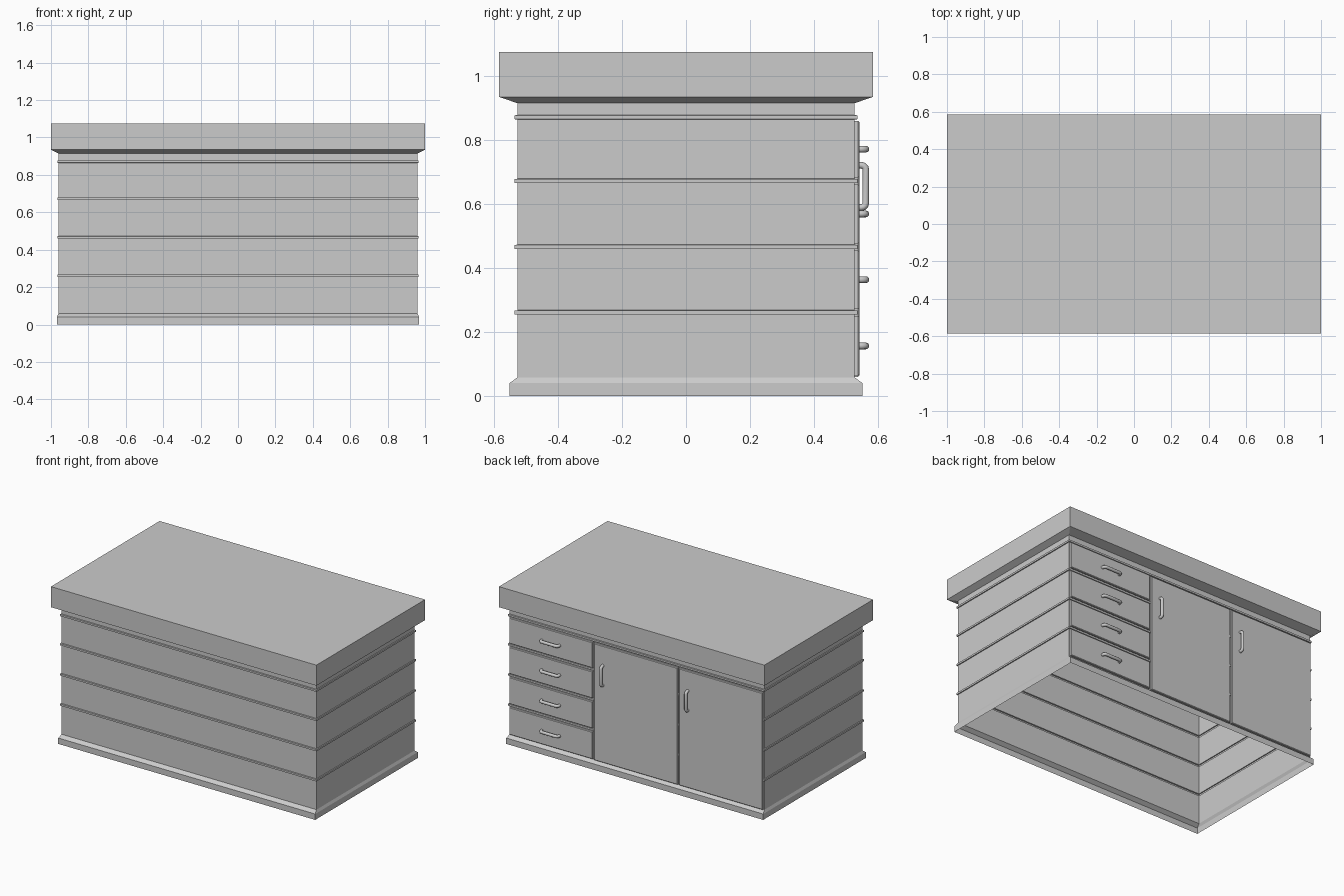
import bpy, bmesh, math
from mathutils import Vector

if "Cube" in bpy.data.objects:
    bpy.data.objects.remove(bpy.data.objects["Cube"])


def finish(name, bm):
    bmesh.ops.recalc_face_normals(bm, faces=bm.faces)
    me = bpy.data.meshes.new(name)
    bm.to_mesh(me)
    bm.free()
    ob = bpy.data.objects.new(name, me)
    bpy.context.collection.objects.link(ob)
    return ob


def front_panel(name, x0, x1, z0, z1, y0=0.525, y1=0.542, inset=0.004):
    # Shallow slab whose outer face is slightly smaller than its base
    bm = bmesh.new()
    rings = []
    for y, i in ((y0, 0), (y1 - 0.004, 0), (y1, inset)):
        rings.append([bm.verts.new((x, y, z)) for x, z in (
            (x0 + i, z0 + i), (x1 - i, z0 + i), (x1 - i, z1 - i), (x0 + i, z1 - i))])
    for a, b in zip(rings, rings[1:]):
        for k in range(4):
            bm.faces.new((a[k], a[(k + 1) % 4], b[(k + 1) % 4], b[k]))
    bm.faces.new(rings[0])
    bm.faces.new(rings[-1])
    return finish(name, bm)


def handle(name, x, z, vertical, half=0.066, r=0.0105, y0=0.538, y1=0.562):
    # U-shaped pull: round tube swept along a path with rounded corners
    c = 0.014
    path = [(-half, y0)]
    path += [(-half + c - c * math.cos(a), y1 - c + c * math.sin(a))
             for a in (0, math.pi / 6, math.pi / 3, math.pi / 2)]
    path += [(-u, y) for u, y in reversed(path)]
    pts = [Vector((u, y)) for u, y in path]
    bm = bmesh.new()
    rings, n = [], 12
    for i, p in enumerate(pts):
        t = (pts[min(i + 1, len(pts) - 1)] - pts[max(i - 1, 0)]).normalized()
        side = Vector((-t.y, t.x))
        ring = []
        for k in range(n):
            a = 2 * math.pi * k / n
            q = p + side * r * math.cos(a)
            w = r * math.sin(a)
            co = (x + w, q.y, z + q.x) if vertical else (x + q.x, q.y, z + w)
            ring.append(bm.verts.new(co))
        rings.append(ring)
    for a, b in zip(rings, rings[1:]):
        for k in range(n):
            bm.faces.new((a[k], a[(k + 1) % n], b[(k + 1) % n], b[k])).smooth = True
    bm.faces.new(rings[0])
    bm.faces.new(rings[-1])
    return finish(name, bm)


# Cabinet shell: rectangles stacked up in z as (half x, half y, z), open below
BX, BY = 0.96, 0.527
ribs = [0.261, 0.466, 0.672, 0.871]
profile = [(0.968, 0.552, 0), (0.968, 0.552, 0.04), (BX, BY, 0.058)]
for z in ribs:
    profile += [(BX, BY, z - 0.007), (BX + 0.006, BY + 0.009, z - 0.006),
                (BX + 0.006, BY + 0.009, z + 0.006), (BX, BY, z + 0.007)]
# Flared underside and thick worktop
profile += [(BX, BY, 0.915), (1, 0.585, 0.935), (1, 0.585, 1.075)]

bm = bmesh.new()
rings = [[bm.verts.new((sx * x, sy * y, z)) for sx, sy in ((-1, -1), (1, -1), (1, 1), (-1, 1))]
         for x, y, z in profile]
for a, b in zip(rings, rings[1:]):
    for k in range(4):
        bm.faces.new((a[k], a[(k + 1) % 4], b[(k + 1) % 4], b[k]))
bm.faces.new(rings[-1])
finish("cabinet_body", bm)

# Drawer stack with pulls
levels = [0.052] + ribs
for i, (lo, hi) in enumerate(zip(levels, levels[1:]), 1):
    front_panel(f"drawer_{i}", 0.326, 0.955, lo + 0.011, hi - 0.011)
    handle(f"drawer_handle_{i}", 0.64, (lo + hi) / 2, False)

# Two doors with vertical pulls
for i, x1 in enumerate((0.315, -0.325), 1):
    front_panel(f"door_{i}", x1 - 0.63, x1, 0.06, 0.857)
    handle(f"door_handle_{i}", x1 - 0.068, 0.655, True)
